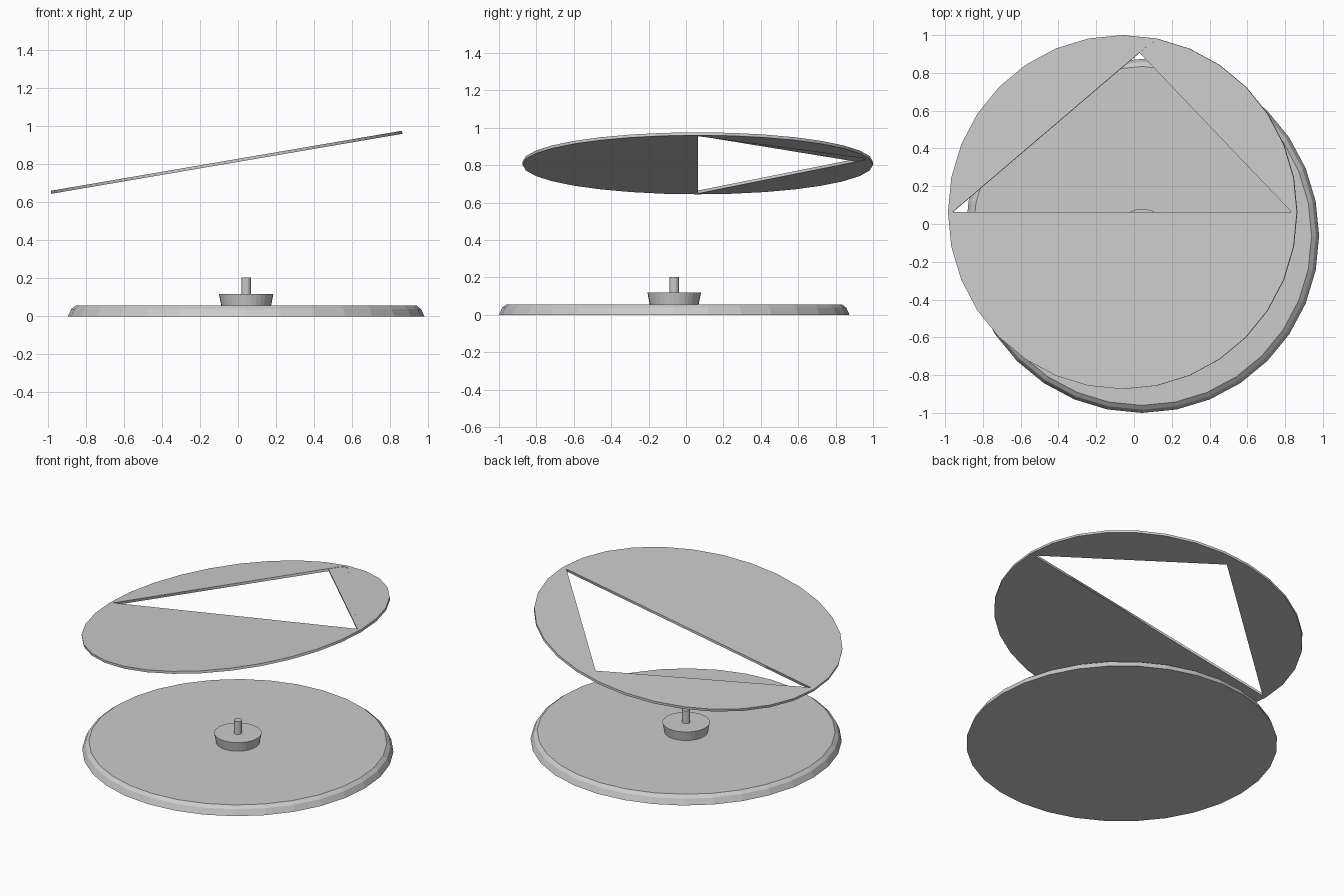
import bpy, bmesh, math

if "Cube" in bpy.data.objects:
    bpy.data.objects.remove(bpy.data.objects["Cube"])

SIDES = 32


def lathe(name, profile, sides, centre):
    """Closed turned solid from (radius, z) pairs, bottom to top."""
    bm = bmesh.new()
    rings = []
    for r, z in profile:
        rings.append([bm.verts.new((r * math.cos(2 * math.pi * i / sides),
                                    r * math.sin(2 * math.pi * i / sides), z))
                      for i in range(sides)])
    for a, b in zip(rings, rings[1:]):
        for i in range(sides):
            j = (i + 1) % sides
            bm.faces.new((a[i], a[j], b[j], b[i]))
    bm.faces.new(rings[0][::-1])
    bm.faces.new(rings[-1])
    mesh = bpy.data.meshes.new(name)
    bm.to_mesh(mesh)
    bm.free()
    ob = bpy.data.objects.new(name, mesh)
    ob.location = centre
    bpy.context.collection.objects.link(ob)
    return ob


def sheet(name, outlines, half_thickness, centre, tilt):
    """Flat plate from closed outlines; inner outlines become holes."""
    cu = bpy.data.curves.new(name, 'CURVE')
    cu.dimensions = '2D'
    cu.fill_mode = 'BOTH'
    cu.extrude = half_thickness
    for pts in outlines:
        sp = cu.splines.new('POLY')
        sp.points.add(len(pts) - 1)
        for p, (x, y) in zip(sp.points, pts):
            p.co = (x, y, 0, 1)
        sp.use_cyclic_u = True
    ob = bpy.data.objects.new(name, cu)
    ob.location = centre
    ob.rotation_euler = (0, -tilt, 0)
    bpy.context.collection.objects.link(ob)
    bpy.ops.object.select_all(action='DESELECT')
    ob.select_set(True)
    bpy.context.view_layer.objects.active = ob
    bpy.ops.object.convert(target='MESH')
    return bpy.context.object


# base disc with rounded rim, hub and pin
base = (0.043, -0.063, 0)
lathe("base_disc", [(0.937, 0), (0.92, 0.038), (0.897, 0.056)], SIDES, base)
lathe("hub", [(0.131, 0.056), (0.143, 0.118)], SIDES, base)
lathe("pin", [(0.025, 0.118), (0.025, 0.203)], 16, base)

# tilted plate with a triangular opening, rounded at its apex
top = (-0.06, 0.063, 0.81)
tilt = math.radians(9.7)
rim = [(0.937 * math.cos(2 * math.pi * i / SIDES),
        0.937 * math.sin(2 * math.pi * i / SIDES)) for i in range(SIDES)]
apex = [(0.142, 0.887), (0.167, 0.9), (0.193, 0.893), (0.213, 0.88)]
left, right = (-0.913, 0), (0.908, 0)
sheet("tilted_plate", [rim, [left] + apex + [right]], 0.008, top, tilt)

# narrow flap lying in the opening along its right edge
sheet("flap", [[(0.091, 0.844)] + apex + [right]], 0.006, top, tilt)
